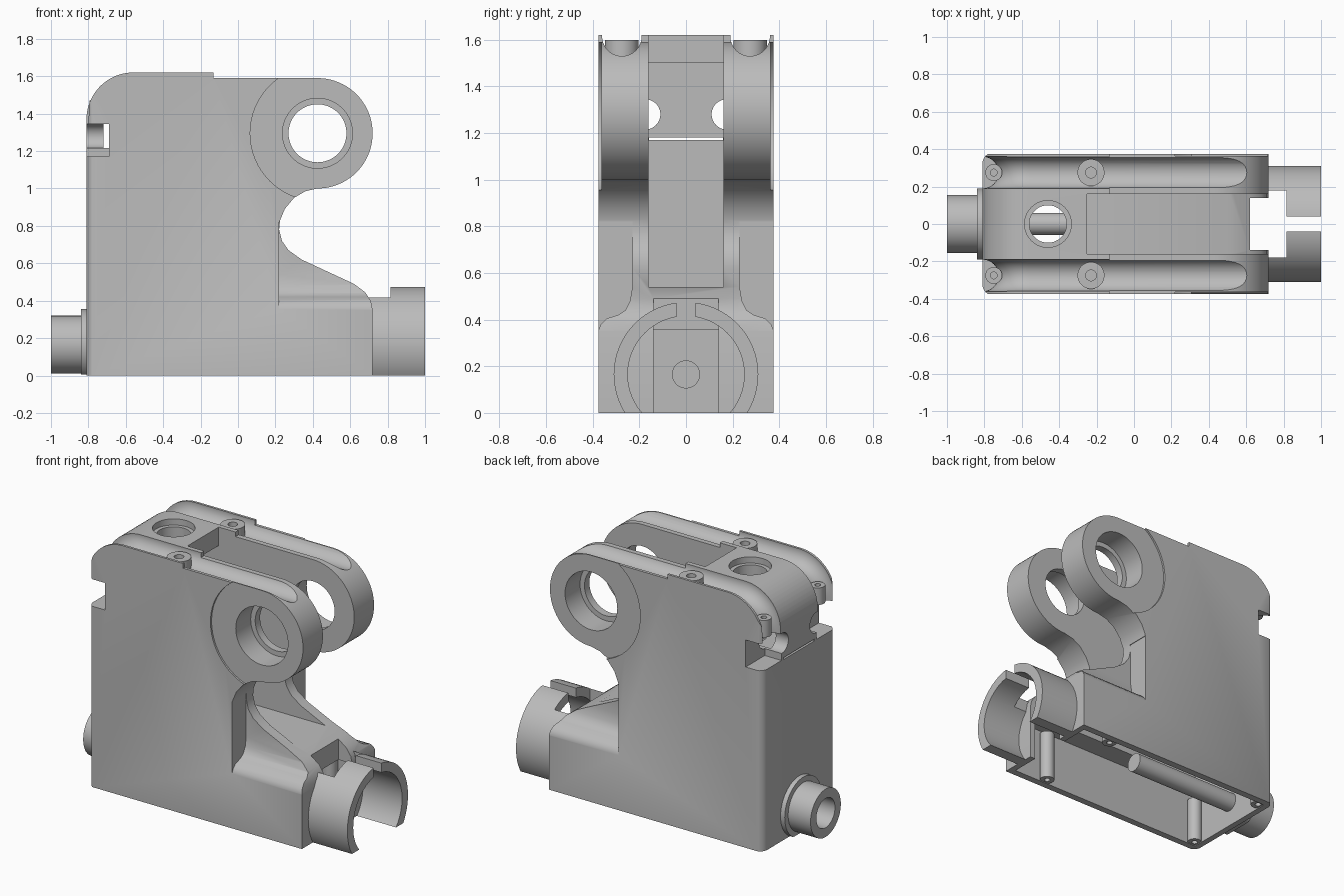
import bpy, bmesh
from math import sin, cos, pi, radians
from mathutils import Vector, Matrix

cube = bpy.data.objects.get("Cube")
if cube:
    bpy.data.objects.remove(cube, do_unlink=True)

grey = bpy.data.materials.new("cast grey")
grey.use_nodes = True
grey.diffuse_color = (0.5, 0.5, 0.5, 1)
grey.node_tree.nodes["Principled BSDF"].inputs["Base Color"].default_value = (0.5, 0.5, 0.5, 1)


def link(name, bm):
    bmesh.ops.recalc_face_normals(bm, faces=bm.faces)
    me = bpy.data.meshes.new(name)
    bm.to_mesh(me)
    bm.free()
    me.materials.append(grey)
    ob = bpy.data.objects.new(name, me)
    bpy.context.collection.objects.link(ob)
    return ob


def prism(name, pts, axis, lo, hi):
    """Extrude a 2D outline along one axis; the outline uses the other two axes in order."""
    bm = bmesh.new()

    def place(p, d):
        v = list(p)
        v.insert("xyz".index(axis), d)
        return Vector(v)
    face = bm.faces.new([bm.verts.new(place(p, lo)) for p in pts])
    geo = bmesh.ops.extrude_face_region(bm, geom=[face])["geom"]
    shift = place((0, 0), hi - lo)
    bmesh.ops.translate(bm, vec=shift, verts=[g for g in geo if isinstance(g, bmesh.types.BMVert)])
    return link(name, bm)


def box(x0, x1, y0, y1, z0, z1, name="cutter"):
    return prism(name, [(x0, y0), (x1, y0), (x1, y1), (x0, y1)], "z", z0, z1)


def arc(cx, cz, r, a0, a1, n=16):
    return [(cx + r * cos(radians(a0 + (a1 - a0) * i / n)),
             cz + r * sin(radians(a0 + (a1 - a0) * i / n))) for i in range(n + 1)]


def cyl(axis, c, r, lo, hi, name="cutter"):
    return prism(name, arc(*c, r, 0, 360, 64)[:-1], axis, lo, hi)


def boolean(ob, others, op="DIFFERENCE"):
    bpy.context.view_layer.objects.active = ob
    for other in others:
        other.hide_render = True
        mod = ob.modifiers.new("bool", "BOOLEAN")
        mod.operation, mod.solver, mod.object = op, "EXACT", other
        bpy.ops.object.modifier_apply(modifier=mod.name)
        bpy.data.objects.remove(other, do_unlink=True)


def groove(y):
    """Round bar that follows the arm top and its rounded rear corner."""
    path = [(0.95, 1.615)] + arc(-0.56, 1.365, 0.25, 90, 180) + [(-0.81, 1.3)]
    bm = bmesh.new()
    rings = []
    for i, (x, z) in enumerate(path):
        a, b = path[max(i - 1, 0)], path[min(i + 1, len(path) - 1)]
        t = Vector((b[0] - a[0], 0, b[1] - a[1])).normalized()
        n = Vector((-t.z, 0, t.x))
        rings.append([bm.verts.new(Vector((x, y, z)) + 0.085 * (
            cos(k * pi / 16) * n + sin(k * pi / 16) * Vector((0, 1, 0)))) for k in range(32)])
    for r, s in zip(rings, rings[1:]):
        for k in range(32):
            m = (k + 1) % 32
            bm.faces.new((r[k], r[m], s[m], s[k]))
    bm.faces.new(rings[0])
    bm.faces.new(rings[-1])
    return link("cutter", bm)


# housing: side outline with pivot lug, waist and sloped nose
outline = ([(-0.81, 0)] + arc(-0.56, 1.37, 0.25, 180, 90) + [(-0.13, 1.62), (-0.13, 1.59)]
           + arc(0.425, 1.295, 0.295, 90, -90, 40)
           + [(0.36, 0.985), (0.30, 0.95), (0.25, 0.89), (0.225, 0.83), (0.22, 0.78),
              (0.235, 0.72), (0.27, 0.67), (0.34, 0.62), (0.62, 0.49), (0.68, 0.445),
              (0.71, 0.4), (0.72, 0.35), (0.72, 0)])
housing = prism("housing", outline, "y", -0.375, 0.375)

# rounded rear corners
plan = [(1, -0.5), (1, 0.5)] + arc(-0.755, 0.325, 0.055, 90, 180, 8) + arc(-0.755, -0.325, 0.055, 180, 270, 8)
plan = [(1, -0.375 if p[1] < 0 else 0.375) if p[0] == 1 else p for p in plan]
plan = [(x, y * 1.0133 if abs(y) < 0.375 and x == 1 else y) for x, y in plan]
boolean(housing, [prism("cutter", [(x, y if abs(y) < 0.37 else y * 1.002) for x, y in plan], "z", -0.1, 1.8)],
        "INTERSECT")

# slot between the arms, upper pocket, filler hole, hollow underside, nose opening
boolean(housing, [
    box(-0.25, 1.1, -0.16, 0.16, 0.54, 1.8),
    box(-0.72, -0.2, -0.161, 0.161, 1.17, 1.5),
    box(-0.9, -0.7, -0.159, 0.159, 1.168, 1.18),
    cyl("z", (-0.46, 0), 0.1, 0.9, 1.8),
    cyl("z", (-0.46, 0), 0.125, 1.58, 1.8),
    box(-0.77, 0.68, -0.33, 0.33, -0.1, 0.355),
    box(-0.771, -0.29, -0.331, 0.331, -0.11, 1.12),
    box(-0.4, 0.59, -0.19, 0.19, -0.12, 0.49),
    box(0.62, 0.8, -0.14, 0.14, -0.13, 0.7),
])

# mirrored details: shoulders, pivot bores, top grooves, rear notches
shoulder = [(0.5, 0.34), (0.375, 0.355), (0.365, 0.38), (0.34, 0.405), (0.29, 0.42), (0.26, 0.44),
            (0.24, 0.48), (0.23, 0.54), (0.23, 0.82), (0.5, 0.82)]
for s in (-1, 1):
    def span(a, b):
        return sorted((s * a, s * b))
    boolean(housing, [
        prism("cutter", [(s * y, z) for y, z in shoulder], "x", 0.22, 0.9),
        cyl("y", (0.425, 1.295), 0.36, *span(0.363, 0.5)),
        cyl("y", (0.425, 1.295), 0.187, *span(0.21, 0.51)),
        cyl("y", (0.425, 1.295), 0.155, *span(0.1, 0.3)),
        groove(s * 0.275),
        box(-0.9, -0.69, *span(0.18, 0.6), 1.17, 1.345),
        cyl("x", (s * 0.175, 1.28), 0.065, -0.95, -0.6),
    ])

# screw bosses on the arms and under the rim
for s in (-1, 1):
    side = "left" if s > 0 else "right"
    spots = [("mid_boss", -0.23, 0.275, 0.072, 1.5, 1.6), ("rear_boss", -0.75, 0.275, 0.045, 1.36, 1.47),
             ("rear_rim_boss", -0.745, 0.305, 0.045, 0.005, 0.3),
             ("nose_rim_boss", 0.45, 0.3, 0.045, 0.005, 0.33)]
    for name, x, y, r, lo, hi in spots:
        boss = cyl("z", (x, s * y), r, lo, hi, side + "_" + name)
        rim = name.endswith("rim_boss")
        boolean(boss, [cyl("z", (x, s * y), r * 0.4, lo - 0.1 if rim else hi - 0.05, lo + 0.1 if rim else hi + 0.1)])

# split socket at the nose
socket = cyl("x", (0, 0.165), 0.31, 0.70, 1.0, "split_socket")
boolean(socket, [
    cyl("x", (0, 0.165), 0.25, 0.6, 1.1),
    box(0.6, 1.2, -0.5, 0.5, -0.5, 0),
    box(0.6, 1.2, -0.04, 0.04, 0.2, 0.6),
    box(0.6, 0.815, -0.18, 0.18, 0.2, 0.6),
])

# rear pipe with collar, and the inner rod
pipe = cyl("x", (0, 0.165), 0.155, -1.0, -0.78, "rear_pipe")
boolean(pipe, [cyl("x", (0, 0.165), 0.095, -1.1, -0.83)])
collar_outline = [(max(-0.19, min(0.19, y)), max(0.005, z)) for y, z in arc(0, 0.165, 0.19, 0, 360, 64)[:-1]]
collar = prism("pipe_collar", collar_outline, "x", -0.84, -0.79)
boolean(collar, [cyl("x", (0, 0.165), 0.14, -0.9, -0.7)])
cyl("x", (0, 0.165), 0.06, -0.79, 0.0, "inner_rod")

# smooth curved faces, keep sharp edges
bpy.ops.object.select_all(action="DESELECT")
for ob in bpy.context.collection.objects:
    if ob.type == "MESH":
        ob.select_set(True)
        bpy.context.view_layer.objects.active = ob
bpy.ops.object.shade_smooth_by_angle(angle=radians(30))
